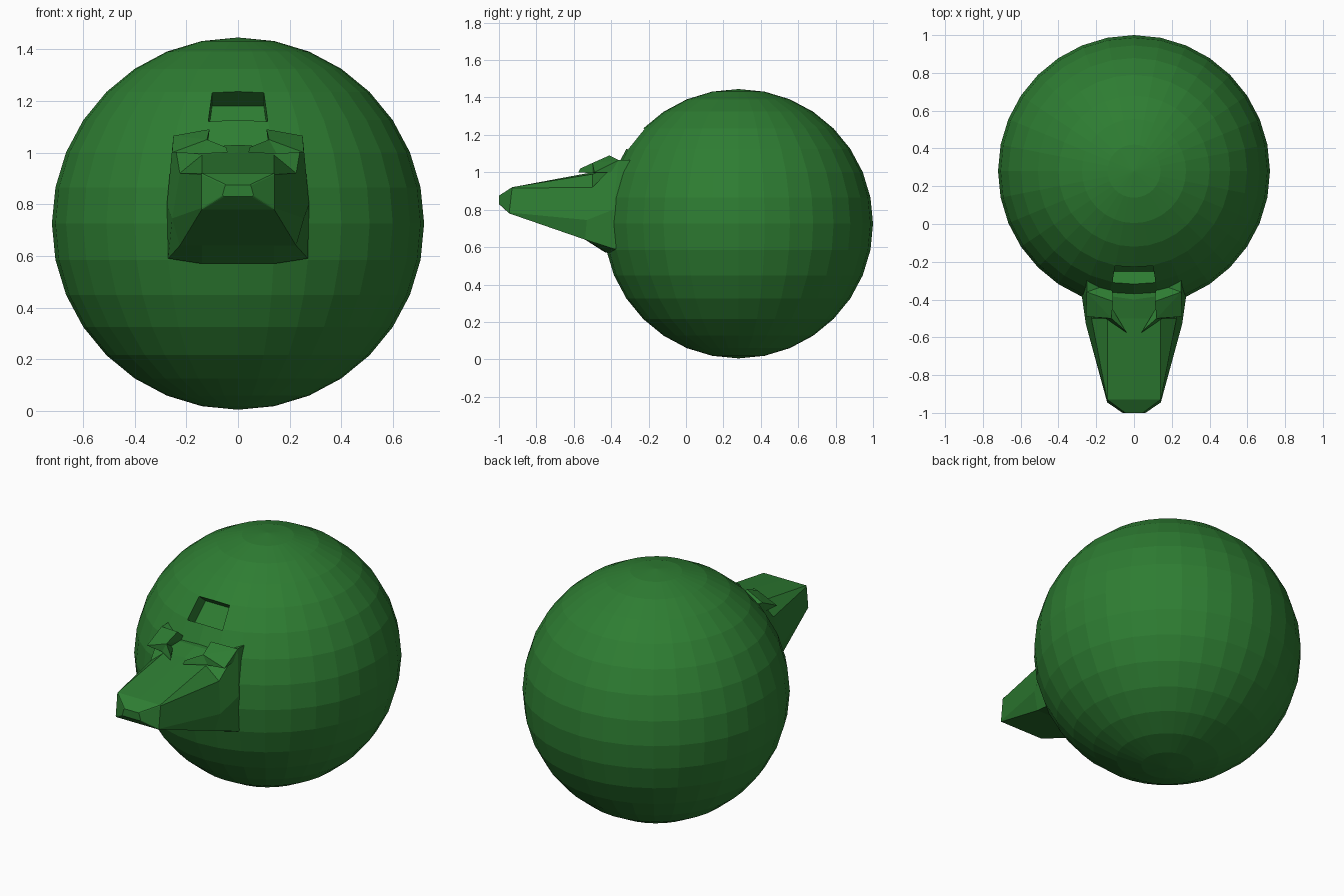
import bpy, bmesh, math
from mathutils import Matrix

if "Cube" in bpy.data.objects:
    bpy.data.objects.remove(bpy.data.objects["Cube"])

green = bpy.data.materials.new("green")
green.diffuse_color = (0.027, 0.205, 0.032, 1)
green.use_nodes = True
green.node_tree.nodes["Principled BSDF"].inputs["Base Color"].default_value = green.diffuse_color


def finish(bm, name):
    bmesh.ops.recalc_face_normals(bm, faces=bm.faces[:])
    mesh = bpy.data.meshes.new(name)
    bm.to_mesh(mesh)
    bm.free()
    mesh.materials.append(green)
    obj = bpy.data.objects.new(name, mesh)
    bpy.context.collection.objects.link(obj)
    return obj


# Round body
bm = bmesh.new()
bmesh.ops.create_uvsphere(bm, u_segments=32, v_segments=16, radius=0.72,
                          matrix=Matrix.Translation((0, 0.28, 0.725)))
body = finish(bm, "round_body")

# Tapered cutter for the forehead recess
bm = bmesh.new()
bmesh.ops.create_cube(bm, size=2)
for v in bm.verts:
    v.co.x *= 0.10 if v.co.y > 0 else 0.115
    v.co.y *= 0.071
    v.co.z *= 0.09
cutter = finish(bm, "recess_cutter")
cutter.location = (0, -0.275, 1.183)
cutter.rotation_euler = (math.radians(50.6), 0, 0)
cutter.hide_render = True
cut = body.modifiers.new("recess", 'BOOLEAN')
cut.operation = 'DIFFERENCE'
cut.solver = 'EXACT'
cut.object = cutter
bpy.context.view_layer.objects.active = body
body.select_set(True)
bpy.ops.object.modifier_apply(modifier="recess")
bpy.data.objects.remove(cutter)

# Snout: half sections from the top centre round to the bottom centre
base = [(0, -.40, 1.03), (.14, -.38, 1.02), (.25, -.36, 1.065), (.275, -.39, .80),
        (.27, -.385, .59), (.14, -.42, .57), (0, -.43, .57)]
mid = [(0, -.50, 1.0), (.14, -.50, .99), (.225, -.50, .92), (.255, -.53, .745),
       (.225, -.54, .64), (.14, -.54, .64), (0, -.54, .64)]
tip = [(0, -.93, .92), (.14, -.93, .92), (.142, -.93, .915), (.142, -.945, .785),
       (.14, -.945, .78), (.135, -.945, .78), (0, -.945, .78)]
nose = [(0, -1, .875), (.045, -1, .875), (.05, -1, .872), (.06, -1, .835),
        (.058, -1, .832), (.05, -1, .83), (0, -1, .83)]
inner = [(x, -.25, z) for x, y, z in base]

bm = bmesh.new()
rings = []
for half in (inner, base, mid, tip, nose):
    full = half + [(-x, y, z) for x, y, z in half[-2:0:-1]]
    rings.append([bm.verts.new(p) for p in full])
for a, b in zip(rings, rings[1:]):
    n = len(a)
    for i in range(n):
        j = (i + 1) % n
        bm.faces.new((a[i], a[j], b[j], b[i]))
bm.faces.new(rings[0])
bm.faces.new(rings[-1])
finish(bm, "snout")

# Brows: outer ridge and inward pointing spike
ridge = [(.11, -.41, 1.09), (.25, -.36, 1.065), (.255, -.49, 1.0), (.15, -.50, .995),
         (.12, -.50, 1.05), (.24, -.29, 1.0), (.12, -.30, 1.0)]
spike = [(.12, -.50, 1.05), (.15, -.50, .995), (.16, -.44, 1.03), (.04, -.575, 1.0),
         (.045, -.565, 1.02), (.12, -.44, 1.0)]
for side, label in ((1, "left"), (-1, "right")):
    bm = bmesh.new()
    for pts in (ridge, spike):
        verts = [bm.verts.new((side * x, y, z)) for x, y, z in pts]
        bmesh.ops.convex_hull(bm, input=verts)
    finish(bm, label + "_brow")
